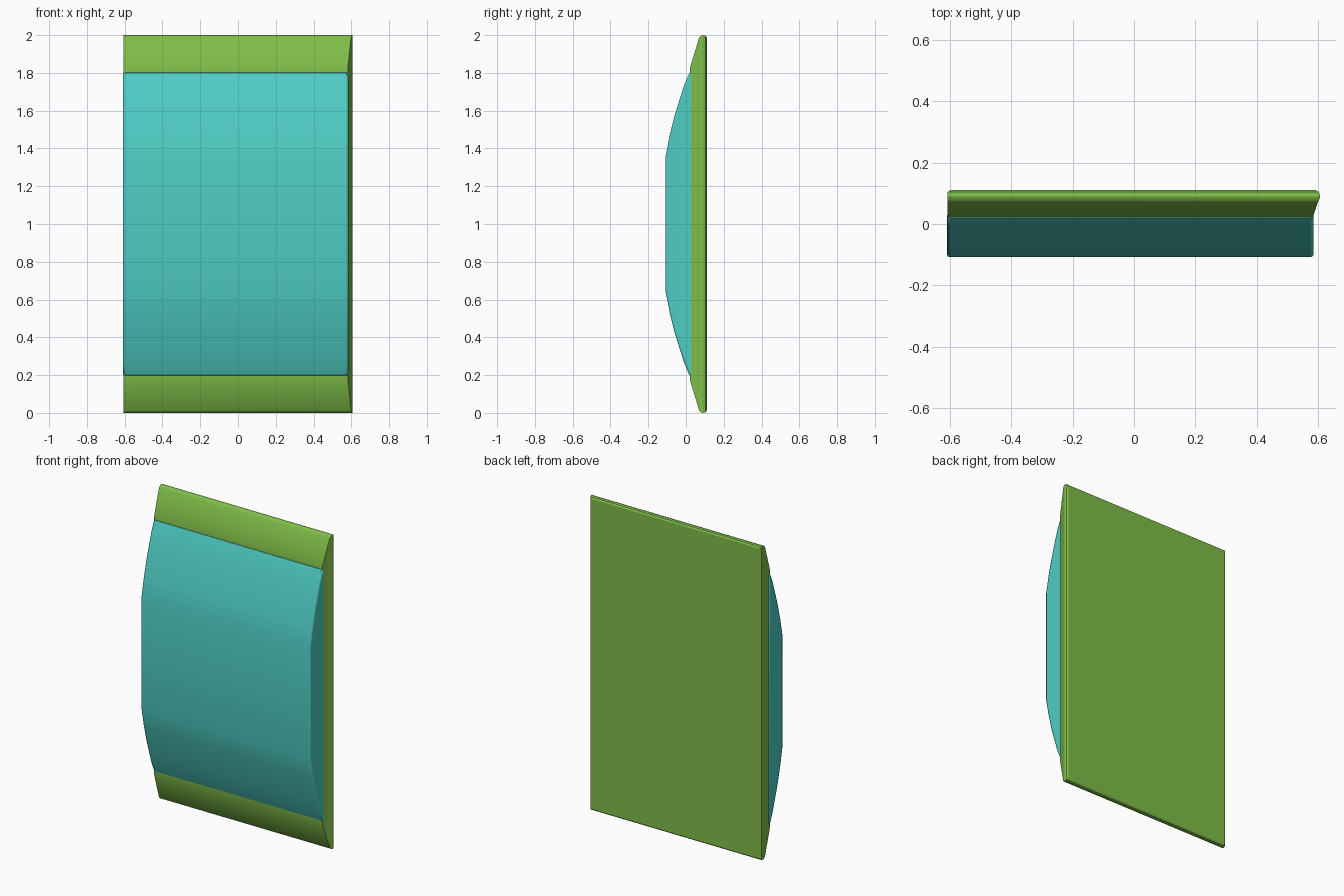
import bpy, bmesh, math

cube = bpy.data.objects.get("Cube")
if cube:
    bpy.data.objects.remove(cube, do_unlink=True)


def make_material(name, color):
    mat = bpy.data.materials.new(name)
    mat.use_nodes = True
    mat.diffuse_color = color
    mat.node_tree.nodes["Principled BSDF"].inputs["Base Color"].default_value = color
    return mat


def loft(name, rings, mat, bevel=0):
    """Skin a stack of closed rings and cap both ends."""
    bm = bmesh.new()
    loops = [[bm.verts.new(p) for p in ring] for ring in rings]
    for a, b in zip(loops, loops[1:]):
        for i in range(len(a)):
            j = (i + 1) % len(a)
            bm.faces.new((a[i], a[j], b[j], b[i]))
    bm.faces.new(loops[0])
    bm.faces.new(loops[-1])
    bmesh.ops.recalc_face_normals(bm, faces=bm.faces)
    mesh = bpy.data.meshes.new(name)
    bm.to_mesh(mesh)
    bm.free()
    mesh.materials.append(mat)
    obj = bpy.data.objects.new(name, mesh)
    bpy.context.collection.objects.link(obj)
    if bevel:
        mod = obj.modifiers.new("rounded_rim", "BEVEL")
        mod.width = bevel
        mod.segments = 2
        mod.limit_method = "ANGLE"
        mod.angle_limit = math.radians(60)
    bpy.ops.object.select_all(action="DESELECT")
    obj.select_set(True)
    bpy.context.view_layer.objects.active = obj
    bpy.ops.object.shade_smooth_by_angle(angle=math.radians(30))
    return obj


green = make_material("leaf green", (0.212, 0.51, 0.065, 1))
teal = make_material("turquoise", (0.077, 0.611, 0.552, 1))

# Backing panel: rectangles stepping from the back face to the sloped front
# depth y, left x, right x, inset from the top and bottom
steps = [(0.11, -0.597, 0.592, 0.012), (0.104, -0.606, 0.602, 0.003),
         (0.09, -0.606, 0.606, 0.0), (0.078, -0.606, 0.602, 0.004),
         (0.07, -0.606, 0.598, 0.013), (0.022, -0.606, 0.582, 0.17),
         (0.02, -0.606, 0.58, 0.21)]
loft("backing_panel",
     [[(x0, y, d), (x1, y, d), (x1, y, 2 - d), (x0, y, 2 - d)]
      for y, x0, x1, d in steps], green)

# Bulging front cushion: half profile mirrored about mid height
half = [(0.035, 0.195), (0.018, 0.2), (-0.008, 0.26), (-0.032, 0.335),
        (-0.06, 0.425), (-0.086, 0.53), (-0.108, 0.64)]
profile = half + [(y, 2 - z) for y, z in reversed(half)]
loft("front_cushion",
     [[(x, y, z) for y, z in profile] for x in (-0.609, 0.584)],
     teal, bevel=0.012)
